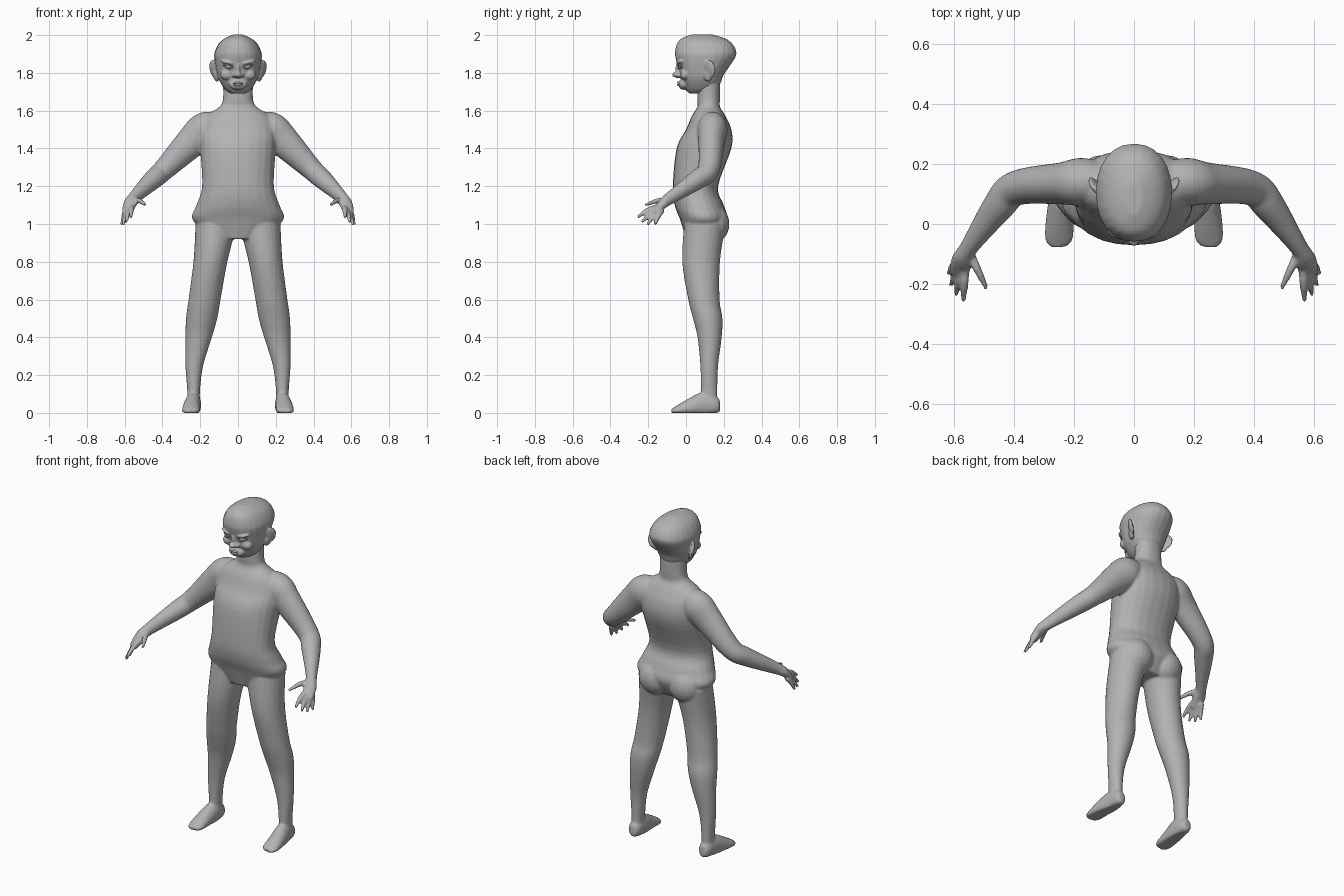
import bpy, bmesh, math
from mathutils import Vector, Matrix

if "Cube" in bpy.data.objects:
    bpy.data.objects.remove(bpy.data.objects["Cube"])

skin = bpy.data.materials.new("grey_skin")
skin.use_nodes = True
grey = (.45, .45, .45, 1)
skin.diffuse_color = grey
skin.node_tree.nodes["Principled BSDF"].inputs["Base Color"].default_value = grey


def catmull_rom(before, start, end, after, t):
    bend = 2 * before - 5 * start + 4 * end - after
    return start + t / 2 * (end - before + t * (bend + t * (3 * (start - end) + after - before)))


def spline(rows, steps=5):
    """Smoothly interpolated copies of the rows."""
    padded = [rows[0], *rows, rows[-1]]
    result = []
    for index in range(len(rows) - 1):
        for step in range(steps):
            result.append([catmull_rom(*values, step / steps)
                           for values in zip(*padded[index:index + 4])])
    return result + [list(rows[-1])]


def tube(bm, rows, side=1, level=False, power=2, segments=24):
    """Loft ellipses through rows of (x, y, z, radius across, radius up)."""
    rows = spline(rows)
    last = len(rows) - 1
    rings = []
    for index, (x, y, z, wide, deep) in enumerate(rows):
        across, up = Vector((1, 0, 0)), Vector((0, 1, 0))
        if not level:
            ahead = Vector(rows[min(index + 1, last)][:3])
            along = ahead - Vector(rows[max(index - 1, 0)][:3])
            across = along.cross(Vector((0, 0, 1))).normalized()
            up = across.cross(along).normalized()
        ring = []
        for corner in range(segments):
            angle = math.tau * corner / segments
            cosine, sine = math.cos(angle), math.sin(angle)
            point = Vector((x, y, z))
            point += across * wide * math.copysign(abs(cosine) ** (2 / power), cosine)
            point += up * deep * math.copysign(abs(sine) ** (2 / power), sine)
            ring.append(bm.verts.new((point.x * side, point.y, max(point.z, 0))))
        rings.append(ring)
    faces = [bm.faces.new(rings[0]), bm.faces.new(reversed(rings[-1]))]
    for lower, upper in zip(rings, rings[1:]):
        for corner in range(segments):
            before = corner - 1
            faces.append(bm.faces.new((lower[before], upper[before],
                                       upper[corner], lower[corner])))
    bmesh.ops.recalc_face_normals(bm, faces=faces)


def trunk(bm, rows):
    """Centred level loft from rows of (height, half width, front y, back y)."""
    tube(bm, [(0, (front + back) / 2, height, width, (back - front) / 2)
              for height, width, front, back in rows], level=True, power=2.2)


def ball(bm, centre, size, tilt=0, turn=0):
    """Ellipsoid tilted about y, then turned about z."""
    matrix = (Matrix.Translation(centre) @ Matrix.Rotation(turn, 4, "Z")
              @ Matrix.Rotation(tilt, 4, "Y") @ Matrix.Diagonal((*size, 1)))
    bmesh.ops.create_uvsphere(bm, u_segments=20, v_segments=12, radius=1, matrix=matrix)


def finish(bm, name, voxel=None):
    """Make the object; a voxel size fuses its pieces into one skin."""
    mesh = bpy.data.meshes.new(name)
    bm.to_mesh(mesh)
    bm.free()
    mesh.materials.append(skin)
    for polygon in mesh.polygons:
        polygon.use_smooth = True
    part = bpy.data.objects.new(name, mesh)
    bpy.context.collection.objects.link(part)
    if voxel:
        fuse = part.modifiers.new("fuse", "REMESH")
        fuse.mode = "VOXEL"
        fuse.voxel_size = voxel
        fuse.use_smooth_shade = True
        soften = part.modifiers.new("soften", "SMOOTH")
        soften.factor = .5
        soften.iterations = 4


# Torso and neck
bm = bmesh.new()
trunk(bm, [(.92, .12, 0, .17), (1.02, .24, -.03, .22), (1.1, .22, -.06, .2),
           (1.2, .19, -.07, .17), (1.4, .2, -.05, .24), (1.5, .2, 0, .24),
           (1.57, .17, .03, .21), (1.62, .1, .06, .18), (1.66, .08, .06, .18),
           (1.76, .08, .06, .18)])

for side in (1, -1):
    # Leg, its centre line leaning outwards down to the ankle
    tube(bm, [(min(.27 - .155 * height, .235), y, height, width, depth)
              for height, width, y, depth in [
                  (1, .11, .1, .11), (.8, .09, .08, .1), (.6, .085, .095, .083),
                  (.5, .083, .115, .078), (.4, .07, .125, .064),
                  (.25, .047, .123, .047), (.12, .034, .122, .044),
                  (.04, .034, .122, .044)]], side, level=True)
    ball(bm, (.1 * side, .145, 1), (.1, .085, .1))

    # Foot
    tube(bm, [(.236, .18, .04, .02, .03), (.236, .16, .04, .035, .045),
              (.237, .1, .045, .042, .065), (.245, .03, .03, .046, .05),
              (.25, -.05, .012, .046, .024), (.25, -.077, .01, .025, .012)], side)

    # Arm and palm
    tube(bm, [(.09, .14, 1.51, .06, .075), (.17, .14, 1.5, .08, .094),
              (.24, .135, 1.44, .07, .085), (.39, .12, 1.29, .058, .058),
              (.45, .06, 1.235, .053, .052), (.55, -.08, 1.14, .03, .034),
              (.57, -.12, 1.11, .037, .027), (.587, -.17, 1.06, .03, .012)], side)

    # Thumb, then four fingers fanned from the index to the little one
    digits = [(Vector((.55, -.09, 1.125)), Vector((.49, -.215, 1.1)))]
    for finger in range(4):
        fan = finger / 3
        root = Vector((.562, -.15, 1.09)).lerp(Vector((.59, -.125, 1.075)), fan)
        tip = Vector((.567, -.257, 1.035)).lerp(Vector((.617, -.165, .995)), fan)
        digits.append((root, tip + Vector((.01, -.01, -.015)) * math.sin(math.pi * fan)))
    for root, tip in digits:
        knuckle = root.lerp(tip, .5) + Vector((0, 0, .01))
        tube(bm, [(*point, radius, radius) for point, radius in
                  ((root, .016), (knuckle, .014), (tip, .008))], side, segments=12)
finish(bm, "body", .007)

# Head, nose and muzzle
bm = bmesh.new()
trunk(bm, [(1.69, .035, .02, .1), (1.71, .066, 0, .16), (1.75, .094, -.02, .185),
           (1.79, .11, -.03, .2), (1.88, .126, -.056, .26), (1.92, .12, -.057, .264),
           (1.96, .098, -.045, .24), (1.985, .066, -.02, .2), (2.003, .025, .03, .14)])
ball(bm, (0, -.04, 1.79), (.024, .034, .017))
ball(bm, (0, -.036, 1.82), (.012, .02, .04))
ball(bm, (0, -.012, 1.74), (.05, .028, .03))

# Nostrils, brows, cheeks and ears
for side in (1, -1):
    ball(bm, (.02 * side, -.034, 1.787), (.013, .02, .011))
    ball(bm, (.055 * side, -.03, 1.856), (.038, .02, .01), -.2 * side, .35 * side)
    ball(bm, (.06 * side, -.004, 1.79), (.034, .026, .028))
    ball(bm, (.128 * side, .125, 1.82), (.012, .036, .05), .2 * side, -.6 * side)
    ball(bm, (.117 * side, .115, 1.785), (.012, .024, .032), .2 * side, -.4 * side)
finish(bm, "head", .005)

# Eyes with upper and lower lids
for side, label in ((1, "left"), (-1, "right")):
    bm = bmesh.new()
    ball(bm, (.05 * side, -.02, 1.833), (.023, .02, .011), -.1 * side, .4 * side)
    finish(bm, label + "_eye")
    bm = bmesh.new()
    for lift in (.011, -.011):
        tube(bm, [(.024, -.037, 1.83, .003, .003), (.05, -.041, 1.834 + lift, .004, .004),
                  (.077, -.022, 1.838, .003, .003)], side, segments=8)
    finish(bm, label + "_eyelids")

# Lips
for label, height in (("upper_lip", 1.749), ("lower_lip", 1.736)):
    bm = bmesh.new()
    tube(bm, [(-.035, -.025, 1.741, .003, .003), (0, -.04, height, .008, .006),
              (.035, -.025, 1.741, .003, .003)], segments=10)
    finish(bm, label)
